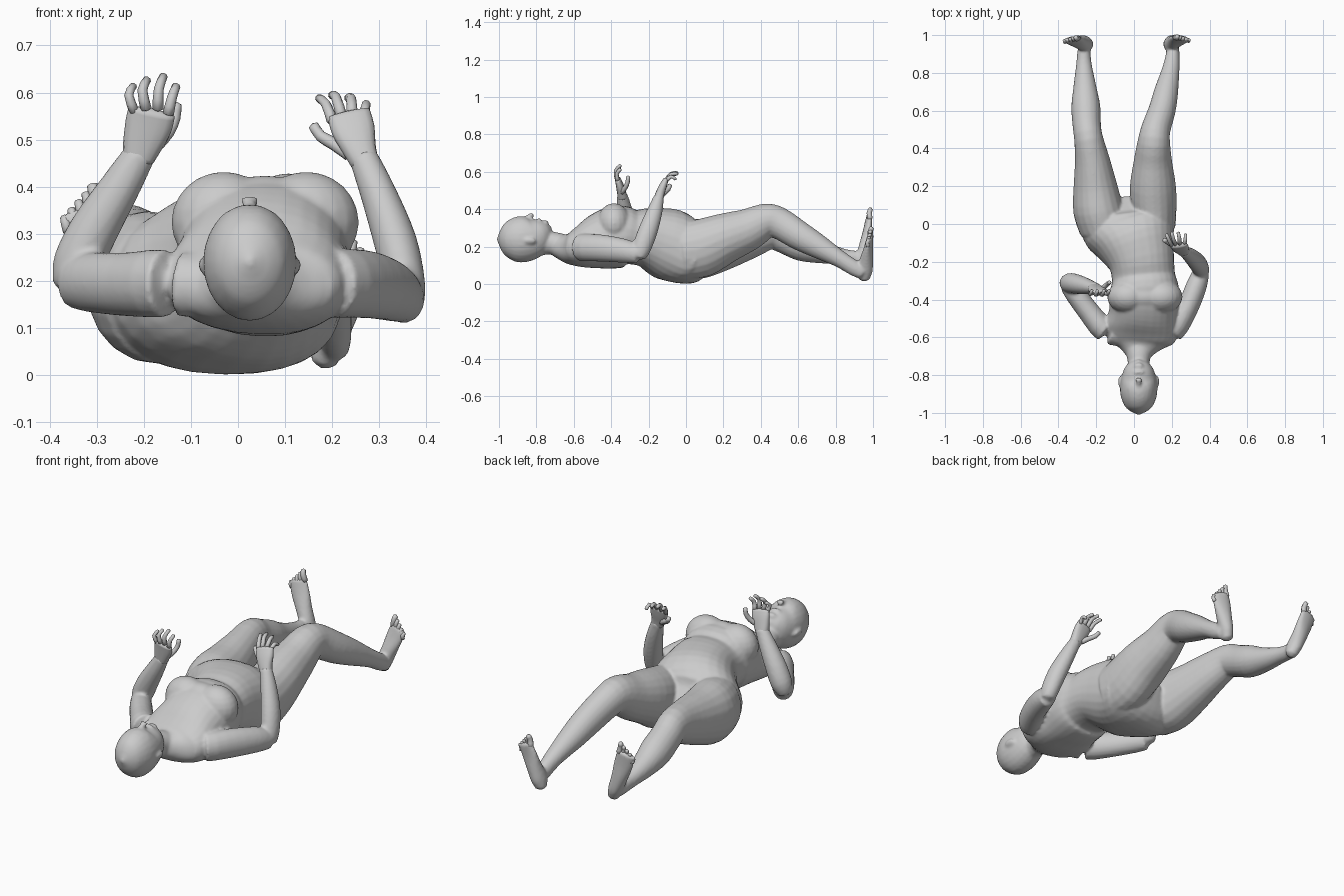
import bpy, bmesh, math
from mathutils import Vector, Matrix


def spline(rows, steps):
    """Catmull-Rom through rows of (x, y, z, half width, half depth)."""
    out = []
    last = len(rows) - 1
    for i in range(last):
        p = [rows[max(0, min(last, i + k))] for k in (-1, 0, 1, 2)]
        for s in range(steps):
            t = s / steps
            out.append([0.5 * (2 * b + (c - a) * t + (2 * a - 5 * b + 4 * c - d) * t * t
                               + (3 * b - a - 3 * c + d) * t ** 3) for a, b, c, d in zip(*p)])
    out.append(list(rows[-1]))
    return out


def loft(bm, rows, side=(1, 0, 0), n=20, power=2.0, steps=3):
    """Closed tube of elliptical sections, its width pointing along side."""
    pts = spline(rows, steps)
    centres = [Vector(p[:3]) for p in pts]
    rings = []
    for i, p in enumerate(pts):
        t = (centres[min(i + 1, len(pts) - 1)] - centres[max(i - 1, 0)]).normalized()
        u = Vector(side)
        u = (u - t * u.dot(t)).normalized()
        v = t.cross(u)
        ring = []
        for k in range(n):
            a = 2 * math.pi * k / n
            c, s = math.cos(a), math.sin(a)
            c = math.copysign(abs(c) ** (2 / power), c)
            s = math.copysign(abs(s) ** (2 / power), s)
            ring.append(bm.verts.new(centres[i] + u * (c * p[3]) + v * (s * p[4])))
        rings.append((ring, t, min(p[3], p[4])))
    for (a, _, _), (b, _, _) in zip(rings, rings[1:]):
        for k in range(n):
            bm.faces.new((a[k], a[(k + 1) % n], b[(k + 1) % n], b[k]))
    # rounded ends
    for (ring, t, r), c, sign in ((rings[0], centres[0], -1), (rings[-1], centres[-1], 1)):
        tip = bm.verts.new(c + t * (sign * r * 0.5))
        for k in range(n):
            bm.faces.new((ring[k], ring[(k + 1) % n], tip))


def ball(bm, centre, radii, rot=(0, 0, 0)):
    m = Matrix.Translation(centre)
    for ax, a in zip("XYZ", rot):
        m = m @ Matrix.Rotation(a, 4, ax)
    bmesh.ops.create_uvsphere(bm, u_segments=20, v_segments=12, radius=1,
                              matrix=m @ Matrix.Diagonal((*radii, 1)))


def finish(bm, name, voxel=None, smooth=3):
    bmesh.ops.recalc_face_normals(bm, faces=bm.faces)
    me = bpy.data.meshes.new(name)
    bm.to_mesh(me)
    bm.free()
    for f in me.polygons:
        f.use_smooth = True
    ob = bpy.data.objects.new(name, me)
    bpy.context.collection.objects.link(ob)
    if voxel:
        rm = ob.modifiers.new("blend", 'REMESH')
        rm.mode = 'VOXEL'
        rm.voxel_size = voxel
        rm.use_smooth_shade = True
        sm = ob.modifiers.new("soften", 'SMOOTH')
        sm.factor, sm.iterations = 0.5, smooth
    return ob


body = bmesh.new()
# torso
loft(body, [(.02, -.71, .21, .055, .05), (.025, -.665, .197, .1, .067), (.03, -.615, .19, .175, .088),
            (.04, -.55, .2, .195, .116), (.05, -.47, .225, .182, .149), (.055, -.39, .247, .184, .166),
            (.055, -.33, .257, .18, .162), (.05, -.28, .25, .168, .145), (.04, -.2, .245, .175, .165),
            (.01, -.1, .215, .212, .192), (-.025, -.01, .178, .255, .178), (-.035, .06, .17, .24, .158),
            (-.04, .1, .175, .16, .1)], power=2.25, n=28)
# bust, one broad soft form
for x in (-.03, .145):
    ball(body, (x, -.385, .325), (.112, .09, .107))
ball(body, (.057, -.385, .32), (.15, .083, .104))
# head and neck
loft(body, [(.025, -.99, .24, .046, .055), (.025, -.967, .24, .072, .088), (.025, -.92, .24, .093, .117),
            (.025, -.87, .24, .099, .124), (.025, -.81, .254, .091, .11), (.025, -.765, .28, .072, .076),
            (.025, -.738, .295, .045, .045)], n=24)
loft(body, [(.025, -.84, .21, .062, .07), (.025, -.73, .22, .058, .062), (.025, -.65, .2, .08, .065)])
# nose, lips, chin and brows
loft(body, [(.025, -.862, .35, .011, .012), (.025, -.84, .36, .014, .014), (.025, -.82, .37, .02, .015)], n=12)
ball(body, (.025, -.785, .341), (.028, .011, .012))
ball(body, (.025, -.752, .325), (.026, .018, .017))
for s in (-1, 1):
    ball(body, (.025 + s * .036, -.87, .335), (.028, .011, .013))
# legs
loft(body, [(.11, -.02, .175, .11, .15), (.105, .08, .192, .12, .156), (.1, .2, .242, .122, .136),
            (.1, .33, .29, .102, .114), (.105, .43, .337, .087, .094), (.115, .5, .324, .078, .085),
            (.148, .6, .262, .072, .078), (.17, .7, .205, .064, .066), (.195, .82, .135, .046, .046),
            (.205, .9, .085, .036, .042), (.205, .945, .06, .032, .036)])
loft(body, [(-.16, -.02, .178, .13, .155), (-.19, .08, .19, .133, .16), (-.205, .2, .212, .116, .138),
            (-.22, .33, .245, .094, .114), (-.24, .45, .273, .077, .09), (-.25, .52, .248, .075, .082),
            (-.255, .62, .204, .077, .082), (-.26, .72, .172, .062, .062), (-.265, .84, .147, .042, .042),
            (-.265, .91, .137, .035, .04), (-.26, .945, .125, .032, .036)])
# feet, soles facing +y
loft(body, [(.182, .954, .025, .028, .028), (.193, .954, .07, .036, .044), (.213, .965, .13, .041, .036),
            (.235, .975, .195, .049, .023), (.254, .983, .25, .049, .016)], side=(1, -.2, -.3))
loft(body, [(-.24, .952, .09, .028, .028), (-.257, .954, .14, .036, .044), (-.285, .962, .21, .041, .036),
            (-.312, .97, .285, .049, .023), (-.333, .977, .35, .049, .016)], side=(1, .2, .3))
# upper arms
loft(body, [(.12, -.59, .19, .06, .065), (.205, -.562, .195, .066, .073), (.28, -.45, .192, .058, .072),
            (.33, -.33, .177, .055, .064), (.355, -.255, .16, .044, .051)], side=(1, .4, 0))
loft(body, [(-.06, -.59, .19, .06, .065), (-.155, -.562, .195, .064, .073), (-.235, -.47, .193, .058, .068),
            (-.31, -.37, .197, .055, .064), (-.348, -.32, .198, .047, .056)], side=(1, -.5, 0))
# forearms
loft(body, [(.357, -.25, .145, .037, .037), (.355, -.238, .19, .043, .05), (.335, -.205, .28, .046, .052),
            (.3, -.17, .38, .039, .043), (.265, -.145, .465, .031, .028)])
loft(body, [(-.36, -.315, .185, .035, .035), (-.342, -.312, .235, .052, .052), (-.305, -.318, .31, .052, .052),
            (-.25, -.33, .4, .043, .042), (-.205, -.34, .475, .034, .028)])
# ears
for s in (-1, 1):
    ball(body, (.025 + s * .096, -.835, .228), (.011, .033, .02), (0, s * .5, 0))
finish(body, "body", voxel=.008, smooth=4)


def hand(name, palm, side, fingers):
    bm = bmesh.new()
    loft(bm, palm, side=side, n=14, power=2.4)
    for path, r in fingers:
        k = len(path) - 1
        loft(bm, [(*p, r * (1 - .25 * i / k), r * (1 - .25 * i / k)) for i, p in enumerate(path)],
             side=side, n=8, steps=2)
    finish(bm, name)


# hands: palm, four fingers and thumb
hand("hand_a", [(.27, -.148, .45, .03, .026), (.258, -.14, .48, .036, .024), (.245, -.125, .52, .046, .021),
                (.235, -.11, .555, .046, .015)], (1, .15, .25),
     [([(.2, -.115, .54), (.187, -.09, .575), (.172, -.055, .588)], .012),
      ([(.22, -.108, .55), (.208, -.08, .59), (.2, -.045, .594)], .012),
      ([(.242, -.105, .555), (.24, -.075, .588), (.234, -.045, .588)], .012),
      ([(.266, -.108, .55), (.272, -.08, .575), (.272, -.055, .56)], .011),
      ([(.235, -.135, .47), (.202, -.112, .492), (.176, -.095, .507), (.16, -.085, .53)], .015)])
hand("hand_b", [(-.212, -.338, .46, .034, .027), (-.203, -.345, .49, .042, .024), (-.19, -.355, .53, .05, .02),
                (-.183, -.365, .56, .05, .015)], (1, 0, -.25),
     [([(-.22, -.365, .56), (-.232, -.372, .595), (-.222, -.35, .614)], .011),
      ([(-.195, -.37, .565), (-.203, -.375, .605), (-.193, -.352, .627)], .012),
      ([(-.17, -.37, .565), (-.168, -.375, .608), (-.158, -.35, .635)], .012),
      ([(-.148, -.366, .555), (-.14, -.37, .59), (-.131, -.35, .614)], .012),
      ([(-.17, -.345, .49), (-.148, -.325, .515), (-.134, -.312, .545), (-.13, -.31, .575)], .014)])


def toes(name, base, across, up):
    bm = bmesh.new()
    base, across, up = Vector(base), Vector(across).normalized(), Vector(up).normalized()
    for i in range(5):
        r = .014 if i == 0 else .0105
        start = base + across * (-.036 + .019 * i) - up * (.012 + .006 * i)
        length = .056 - .006 * i
        mid = start + up * length * .6 + Vector((0, -.006, 0))
        end = start + up * length + Vector((0, .002, 0))
        loft(bm, [(*start, r, r), (*mid, r, r), (*end, r * .85, r * .85)], n=8, steps=2)
    finish(bm, name)


toes("toes_a", (.254, .983, .248), (1, -.2, -.3), (.22, .05, 1))
toes("toes_b", (-.332, .978, .35), (-1, -.2, -.3), (-.25, .05, 1))
